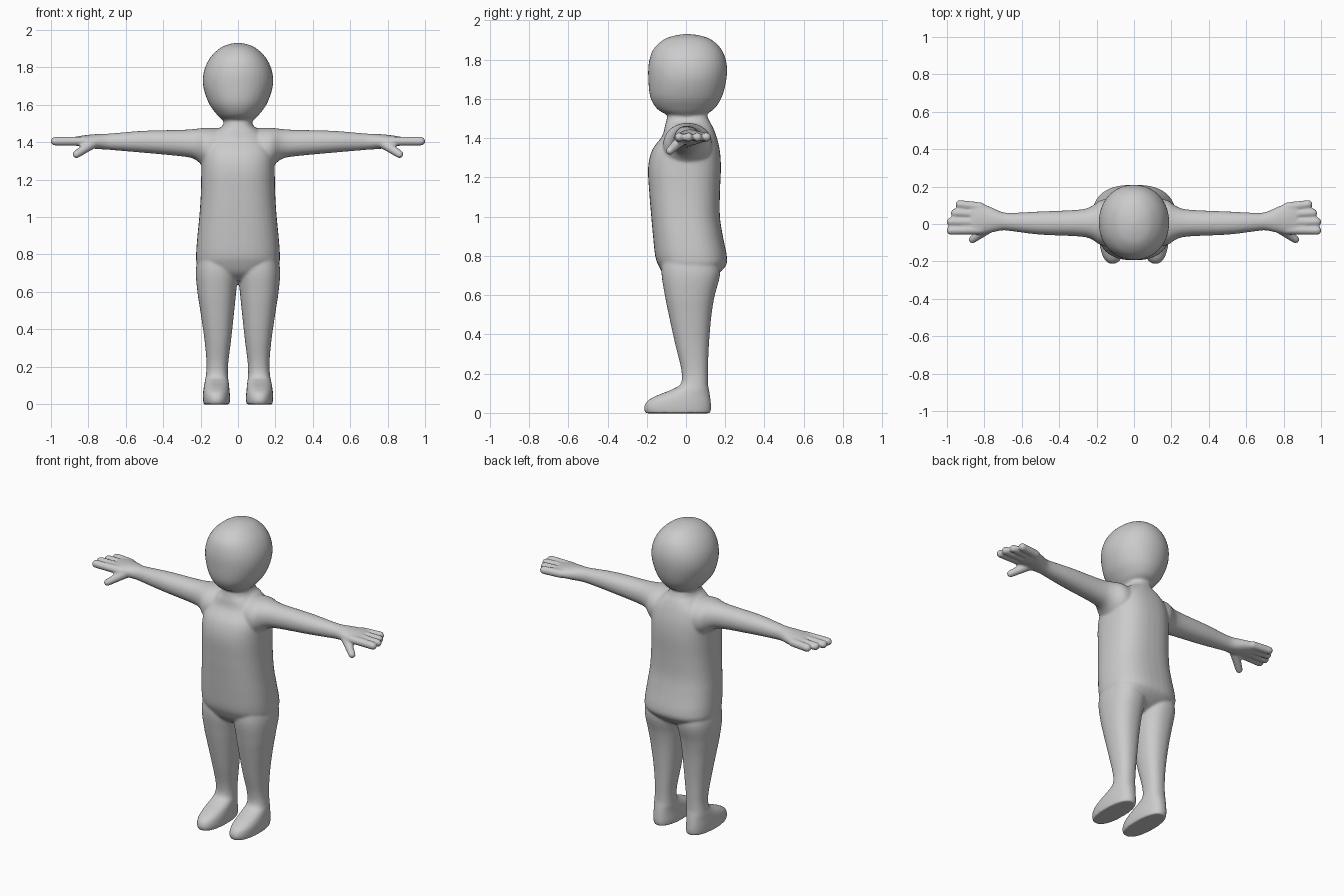
import bpy, bmesh, math
from mathutils import Vector

if "Cube" in bpy.data.objects:
    bpy.data.objects.remove(bpy.data.objects["Cube"])

SEG = 40
bm = bmesh.new()


def catmull(p0, p1, p2, p3, t):
    return 0.5 * (2 * p1 + (p2 - p0) * t + (2 * p0 - 5 * p1 + 4 * p2 - p3) * t ** 2
                  + (3 * p1 - p0 - 3 * p2 + p3) * t ** 3)


def loft(rings, place, power=2.0, steps=5):
    """Skin over smoothed superellipse rings: (pos, a_min, a_max, b_min, b_max)."""
    n = len(rings)
    fine = []
    for i in range(n - 1):
        quad = [rings[min(max(i + k, 0), n - 1)] for k in (-1, 0, 1, 2)]
        for s in range(steps):
            fine.append([catmull(*q, s / steps) for q in zip(*quad)])
    fine.append(rings[-1])
    loops = []
    for pos, a0, a1, b0, b1 in fine:
        loop = []
        for k in range(SEG):
            c, s = math.cos(math.tau * k / SEG), math.sin(math.tau * k / SEG)
            u = math.copysign(abs(c) ** (2 / power), c)
            v = math.copysign(abs(s) ** (2 / power), s)
            loop.append(bm.verts.new(place(pos, (a0 + a1) / 2 + u * (a1 - a0) / 2,
                                           (b0 + b1) / 2 + v * (b1 - b0) / 2)))
        loops.append(loop)
    for l0, l1 in zip(loops, loops[1:]):
        for k in range(SEG):
            j = (k + 1) % SEG
            bm.faces.new((l0[k], l0[j], l1[j], l1[k]))
    bm.faces.new(loops[0])
    bm.faces.new(loops[-1])


def capsule(p, q, r0, r1):
    """Round-ended rod between two points."""
    p, q = Vector(p), Vector(q)
    place = (q - p).to_track_quat('Z', 'Y').to_matrix().to_4x4()
    place.translation = (p + q) / 2
    bmesh.ops.create_cone(bm, cap_ends=True, segments=20, radius1=r0, radius2=r1,
                          depth=(q - p).length, matrix=place)
    for c, r in ((p, r0), (q, r1)):
        ball = bmesh.ops.create_uvsphere(bm, u_segments=20, v_segments=12, radius=r)
        bmesh.ops.translate(bm, verts=ball['verts'], vec=c)


def upright(pos, a, b):
    return (a, b, pos)


# Head: (z, half width, front y, back y)
head = [(1.49, .05, -.05, .07), (1.52, .085, -.10, .10), (1.55, .115, -.148, .145),
        (1.61, .157, -.182, .183), (1.70, .186, -.192, .206), (1.78, .182, -.190, .207),
        (1.85, .150, -.168, .182), (1.90, .100, -.117, .132), (1.922, .055, -.06, .075),
        (1.931, .01, -.005, .015)]
loft([(z, -w, w, f, b) for z, w, f, b in head], upright, 2.1)

# Torso and neck
torso = [(.66, .09, -.06, .09), (.70, .17, -.11, .155), (.75, .218, -.14, .203),
         (.80, .224, -.157, .208), (.90, .217, -.168, .188), (1.0, .207, -.177, .173),
         (1.12, .199, -.187, .173), (1.25, .196, -.193, .178), (1.34, .192, -.172, .172),
         (1.41, .170, -.122, .155), (1.46, .12, -.108, .135), (1.49, .082, -.10, .118),
         (1.54, .07, -.09, .10)]
loft([(z, -w, w, f, b) for z, w, f, b in torso], upright, 2.5)

# Leg with foot: (z, inner x, outer x, front y, back y)
leg = [(.84, .03, .20, -.11, .15), (.72, .0, .225, -.125, .175), (.60, .010, .217, -.108, .147),
       (.50, .020, .202, -.088, .13), (.35, .036, .180, -.055, .117), (.22, .052, .168, -.024, .112),
       (.15, .054, .172, -.026, .112), (.12, .05, .178, -.07, .117), (.09, .047, .183, -.145, .122),
       (.06, .044, .187, -.198, .126), (.025, .042, .187, -.214, .128), (-.002, .045, .184, -.206, .124)]

# Arm with palm: (x, front y, back y, bottom z, top z)
arm = [(.08, -.11, .13, 1.24, 1.475), (.17, -.115, .13, 1.26, 1.477), (.23, -.08, .093, 1.308, 1.471),
       (.30, -.066, .076, 1.324, 1.466), (.50, -.057, .067, 1.343, 1.461), (.64, -.040, .060, 1.355, 1.450),
       (.70, -.034, .063, 1.360, 1.445), (.76, -.045, .088, 1.364, 1.443), (.82, -.056, .112, 1.372, 1.437),
       (.87, -.056, .116, 1.382, 1.429)]

# Fingers: (base y, tip y, tip x)
fingers = [(-.031, -.035, .979), (.011, .012, .979), (.052, .059, .957), (.091, .105, .931)]

for side in (-1, 1):
    loft([(z, side * i, side * o, f, b) for z, i, o, f, b in leg], upright, 2.3)
    loft(arm, lambda pos, a, b: (side * pos, a, b), 2.1)
    for y0, y1, x in fingers:
        capsule((side * .82, y0, 1.405), (side * x, y1, 1.405), .025, .0235)
    # Thumb
    capsule((side * .775, -.02, 1.395), (side * .864, -.083, 1.335), .029, .021)

bmesh.ops.recalc_face_normals(bm, faces=bm.faces)
mesh = bpy.data.meshes.new("body")
bm.to_mesh(mesh)
bm.free()
body = bpy.data.objects.new("body", mesh)
bpy.context.collection.objects.link(body)

# Fuse all parts into one smooth skin
fuse = body.modifiers.new("fuse", 'REMESH')
fuse.mode = 'VOXEL'
fuse.voxel_size = .007
fuse.use_smooth_shade = True
soften = body.modifiers.new("soften", 'SMOOTH')
soften.factor = .5
soften.iterations = 8
